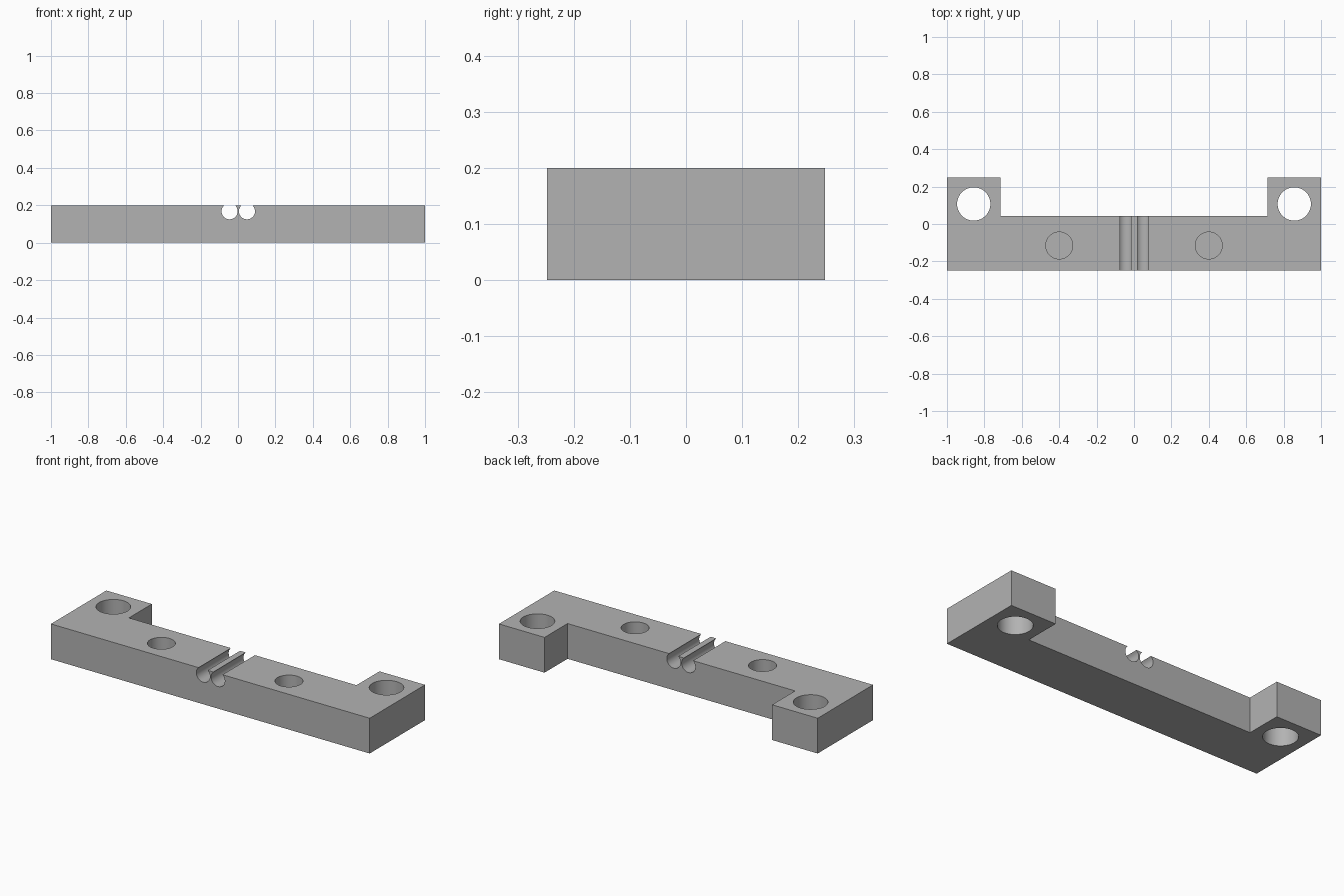
import bpy
import bmesh
import math
from mathutils import Matrix

cube = bpy.data.objects.get("Cube")
if cube:
    bpy.data.objects.remove(cube, do_unlink=True)

HEIGHT, HALF_DEPTH = 0.2, 0.248

grey = bpy.data.materials.new("plain grey")
grey.use_nodes = True
colour = (0.45, 0.45, 0.45, 1)
grey.diffuse_color = colour
grey.node_tree.nodes["Principled BSDF"].inputs["Base Color"].default_value = colour


def add_object(name, bm):
    mesh = bpy.data.meshes.new(name)
    bmesh.ops.recalc_face_normals(bm, faces=bm.faces)
    bm.to_mesh(mesh)
    bm.free()
    mesh.materials.append(grey)
    obj = bpy.data.objects.new(name, mesh)
    bpy.context.collection.objects.link(obj)
    return obj


def cylinder(name, centre, radius, length, along_y=False):
    bm = bmesh.new()
    turn = Matrix.Rotation(math.pi / 2 if along_y else 0, 4, "X")
    bmesh.ops.create_cone(bm, cap_ends=True, segments=64, radius1=radius,
                          radius2=radius, depth=length,
                          matrix=Matrix.Translation(centre) @ turn)
    return add_object(name, bm)


# Bar with a rear tab at each end, extruded from its plan outline
half = [(1, -HALF_DEPTH), (1, HALF_DEPTH), (0.714, HALF_DEPTH), (0.714, 0.042)]
outline = half + [(-x, y) for x, y in reversed(half)]
bm = bmesh.new()
base = bm.faces.new([bm.verts.new((x, y, 0)) for x, y in outline])
top = bmesh.ops.extrude_face_region(bm, geom=[base], use_keep_orig=True)
bmesh.ops.translate(bm, vec=(0, 0, HEIGHT),
                    verts=[v for v in top["geom"] if isinstance(v, bmesh.types.BMVert)])
bar = add_object("mounting_bar", bm)

# Through holes in the tabs and blind holes in the bar
cutters = []
for side, sign in (("left", 1), ("right", -1)):
    cutters.append(cylinder(side + "_tab_hole_cutter",
                            (sign * 0.857, 0.107, HEIGHT / 2), 0.089, 0.4))
    cutters.append(cylinder(side + "_blind_hole_cutter",
                            (sign * 0.4, -0.115, HEIGHT), 0.072, 0.3))

# Pair of round channels running front to back
for side, x in (("left", 0.048), ("right", -0.045)):
    cutters.append(cylinder(side + "_channel_cutter", (x, 0, 0.168), 0.043, 1, True))

for cutter in cutters:
    cut = bar.modifiers.new(cutter.name, "BOOLEAN")
    cut.operation = "DIFFERENCE"
    cut.solver = "EXACT"
    cut.object = cutter

# Bake the cuts so the smooth shading follows the finished surface
bpy.context.view_layer.update()
evaluated = bar.evaluated_get(bpy.context.evaluated_depsgraph_get())
finished = bpy.data.meshes.new_from_object(evaluated)
bar.modifiers.clear()
bar.data = finished
for cutter in cutters:
    bpy.data.objects.remove(cutter, do_unlink=True)

bpy.ops.object.select_all(action="DESELECT")
bar.select_set(True)
bpy.context.view_layer.objects.active = bar
bpy.ops.object.shade_smooth_by_angle(angle=math.radians(30))
